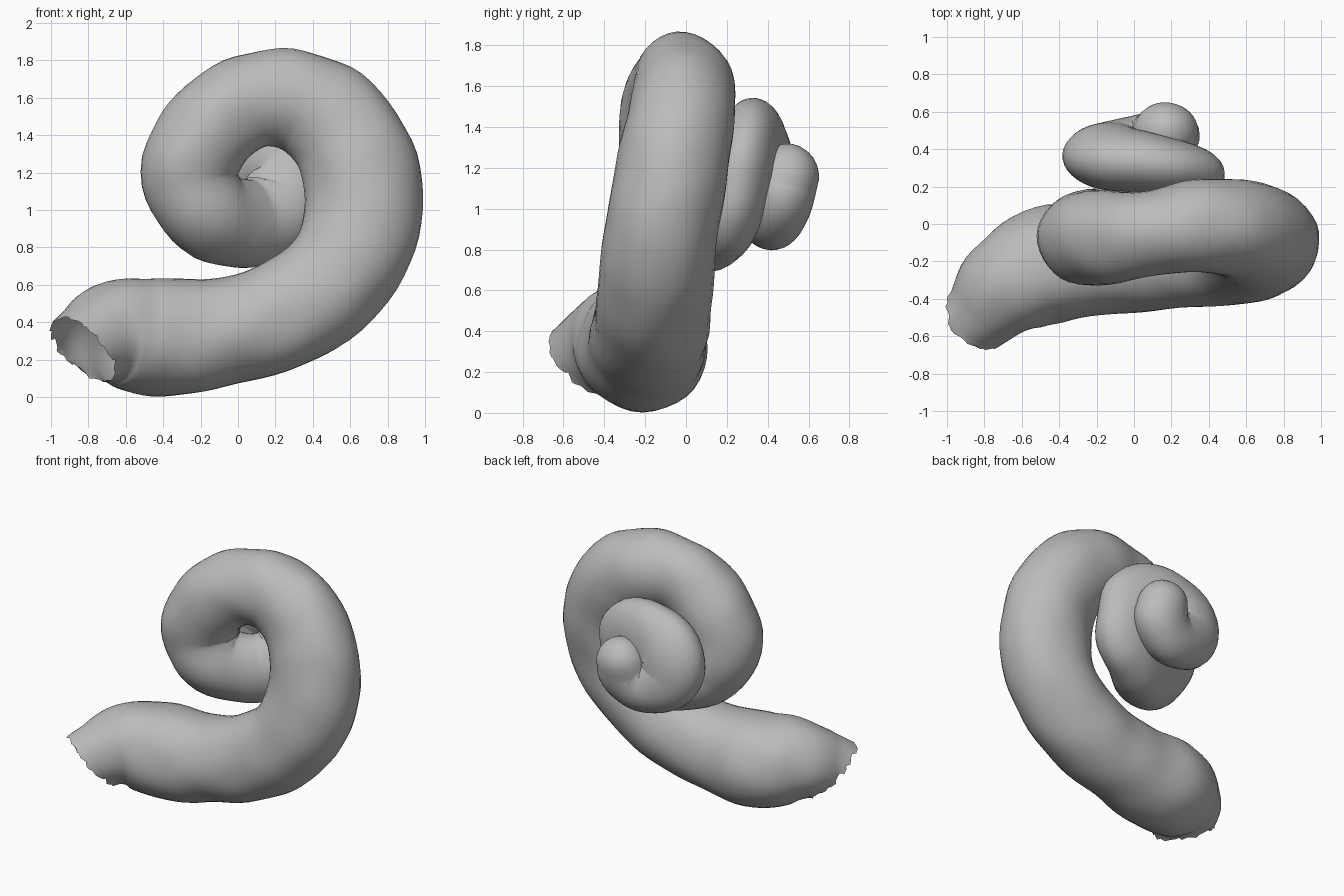
import bpy
import bmesh
import math
import random
from mathutils import Vector, noise

random.seed(4)
SIDES = 36
STEPS = 7

cube = bpy.data.objects.get("Cube")
if cube:
    bpy.data.objects.remove(cube, do_unlink=True)

# Centre line of the coiled tube from mouth to tip:
# x, y, z, radius, flattening from front to back
MOUTH = [
    (-.95, -.62, .24, .16, 1), (-.82, -.48, .29, .21, 1),
    (-.67, -.33, .34, .28, 1), (-.45, -.22, .32, .315, 1),
]
FIRST_WHORL = [
    (-.1, -.19, .34, .29, 1), (.27, -.17, .45, .295, .95),
    (.56, -.15, .69, .3, .93), (.68, -.1, 1.02, .315, .88),
    (.6, -.04, 1.36, .305, .86), (.37, -.01, 1.56, .28, .9),
    (.1, -.045, 1.59, .255, .9), (-.14, -.07, 1.45, .26, .95),
    (-.26, -.07, 1.2, .26, .96), (-.15, -.03, .98, .245, .95),
]
SPIRE = [
    (.07, .12, .93, .23, .8), (.23, .21, 1.02, .24, .7),
    (.25, .28, 1.22, .23, .65), (.1, .32, 1.31, .23, .7),
    (-.11, .355, 1.23, .25, .7), (-.11, .375, 1.06, .23, .75),
    (.04, .42, .99, .19, .85), (.15, .46, 1.05, .19, .85),
    (.17, .49, 1.15, .17, .9),
]


def catmull(a, b, c, d, t):
    return 0.5 * (2 * b + (c - a) * t + (2 * a - 5 * b + 4 * c - d) * t * t
                  + (3 * b - a - 3 * c + d) * t ** 3)


def sample_path(path):
    """Smooth list of (centre, radius, flattening) along the path."""
    keys = [Vector(p) for p in path]
    keys = [2 * keys[0] - keys[1]] + keys + [2 * keys[-1] - keys[-2]]
    out = []
    for i in range(1, len(keys) - 2):
        for s in range(STEPS):
            out.append(catmull(*keys[i - 1:i + 3], s / STEPS))
    out.append(keys[-2])
    return [(Vector(v[:3]), v[3], v[4]) for v in out]


def add_ring(bm, centre, radius, flat, u, v, lump=0.016):
    """One cross-section with soft, irregular lumps."""
    ring = []
    for k in range(SIDES):
        a = math.tau * k / SIDES
        way = u * math.cos(a) + v * math.sin(a)
        way.y *= flat
        p = centre + way * radius
        ring.append(bm.verts.new(p + way * lump * noise.noise(p * 4)))
    return ring


def break_mouth(bm):
    """Cut the mouth on a slant and leave a ragged lip."""
    out = Vector((-.55, -.46, -.69)).normalized()
    cut = bmesh.ops.bisect_plane(
        bm, geom=bm.verts[:] + bm.edges[:] + bm.faces[:],
        plane_co=(-1, -.48, .39), plane_no=out, clear_outer=True)
    for item in cut["geom_cut"]:
        if isinstance(item, bmesh.types.BMVert):
            item.co += out * random.uniform(-0.015, 0.02)


def build_tube(name, path):
    bm = bmesh.new()
    samples = sample_path(path)
    count = len(samples)
    rings = []
    u = Vector((0, 0, 1))
    for i, (centre, radius, flat) in enumerate(samples):
        ahead = samples[min(i + 1, count - 1)][0]
        behind = samples[max(i - 1, 0)][0]
        tangent = (ahead - behind).normalized()
        u = (u - tangent * u.dot(tangent)).normalized()
        v = tangent.cross(u)
        rings.append(add_ring(bm, centre, radius, flat, u, v))

    # Rounded blind tip
    for j in range(1, 7):
        a = math.pi / 2 * j / 7
        rings.append(add_ring(bm, centre + tangent * radius * math.sin(a),
                              radius * math.cos(a), flat, u, v))
    apex = bm.verts.new(centre + tangent * radius)

    # Skin between the rings
    for r0, r1 in zip(rings, rings[1:]):
        for k in range(SIDES):
            n = (k + 1) % SIDES
            bm.faces.new((r0[k], r0[n], r1[n], r1[k]))
    last = rings[-1]
    for k in range(SIDES):
        bm.faces.new((last[k], last[(k + 1) % SIDES], apex))
    break_mouth(bm)

    mesh = bpy.data.meshes.new(name)
    bm.to_mesh(mesh)
    bm.free()
    obj = bpy.data.objects.new(name, mesh)
    bpy.context.collection.objects.link(obj)
    return obj


# Plain grey shell
grey = bpy.data.materials.new("shell grey")
grey.use_nodes = True
colour = (0.5, 0.5, 0.5, 1)
grey.diffuse_color = colour
grey.node_tree.nodes["Principled BSDF"].inputs["Base Color"].default_value = colour

tube = build_tube("coiled_tube_shell", MOUTH + FIRST_WHORL + SPIRE)
tube.data.materials.append(grey)
bpy.ops.object.select_all(action='DESELECT')
tube.select_set(True)
bpy.context.view_layer.objects.active = tube
bpy.ops.object.shade_smooth_by_angle(angle=math.radians(50))
